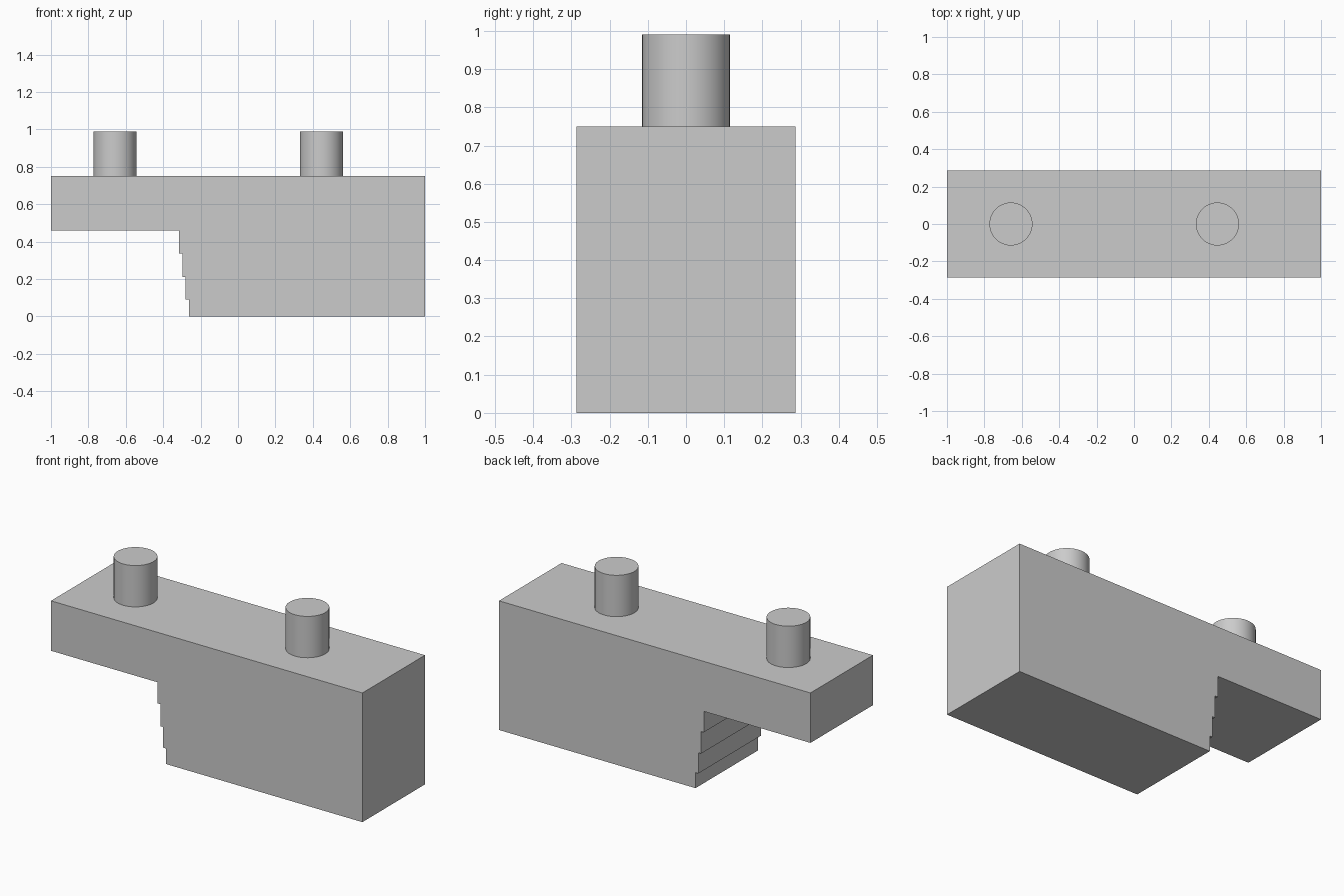
import bpy
import bmesh
import math

cube = bpy.data.objects.get("Cube")
if cube:
    bpy.data.objects.remove(cube, do_unlink=True)

# Plain grey material
GREY = (0.6, 0.6, 0.6, 1.0)
grey = bpy.data.materials.new("plain grey")
grey.use_nodes = True
grey.diffuse_color = GREY
grey.node_tree.nodes["Principled BSDF"].inputs["Base Color"].default_value = GREY

HALF_DEPTH = 0.287
TOP = 0.75
PEG_TOP = 0.99
PEG_RADIUS = 0.115


def add_object(name, bm):
    bmesh.ops.recalc_face_normals(bm, faces=bm.faces)
    mesh = bpy.data.meshes.new(name)
    bm.to_mesh(mesh)
    bm.free()
    mesh.materials.append(grey)
    obj = bpy.data.objects.new(name, mesh)
    bpy.context.collection.objects.link(obj)
    return obj


# Body: stepped side profile extruded through the depth
steps = [(-0.262, 0.0), (-0.28, 0.09), (-0.298, 0.21), (-0.315, 0.338)]
ledge = 0.46
profile = [(1, 0), (1, TOP), (-1, TOP), (-1, ledge)]
heights = [z for x, z in steps] + [ledge]
for i in reversed(range(len(steps))):
    x = steps[i][0]
    profile += [(x, heights[i + 1]), (x, heights[i])]

bm = bmesh.new()
face = bm.faces.new([bm.verts.new((x, -HALF_DEPTH, z)) for x, z in profile])
result = bmesh.ops.extrude_face_region(bm, geom=[face])
moved = [v for v in result["geom"] if isinstance(v, bmesh.types.BMVert)]
bmesh.ops.translate(bm, verts=moved, vec=(0, 2 * HALF_DEPTH, 0))
add_object("stepped_body", bm)

# Two round pegs on the top
for name, x in (("right_peg", -0.658), ("left_peg", 0.446)):
    bm = bmesh.new()
    bmesh.ops.create_cone(bm, cap_ends=True, segments=48, radius1=PEG_RADIUS,
                          radius2=PEG_RADIUS, depth=PEG_TOP - TOP)
    peg = add_object(name, bm)
    peg.location = (x, 0, (TOP + PEG_TOP) / 2)
    bpy.ops.object.select_all(action="DESELECT")
    peg.select_set(True)
    bpy.context.view_layer.objects.active = peg
    bpy.ops.object.shade_smooth_by_angle(angle=math.radians(30))
